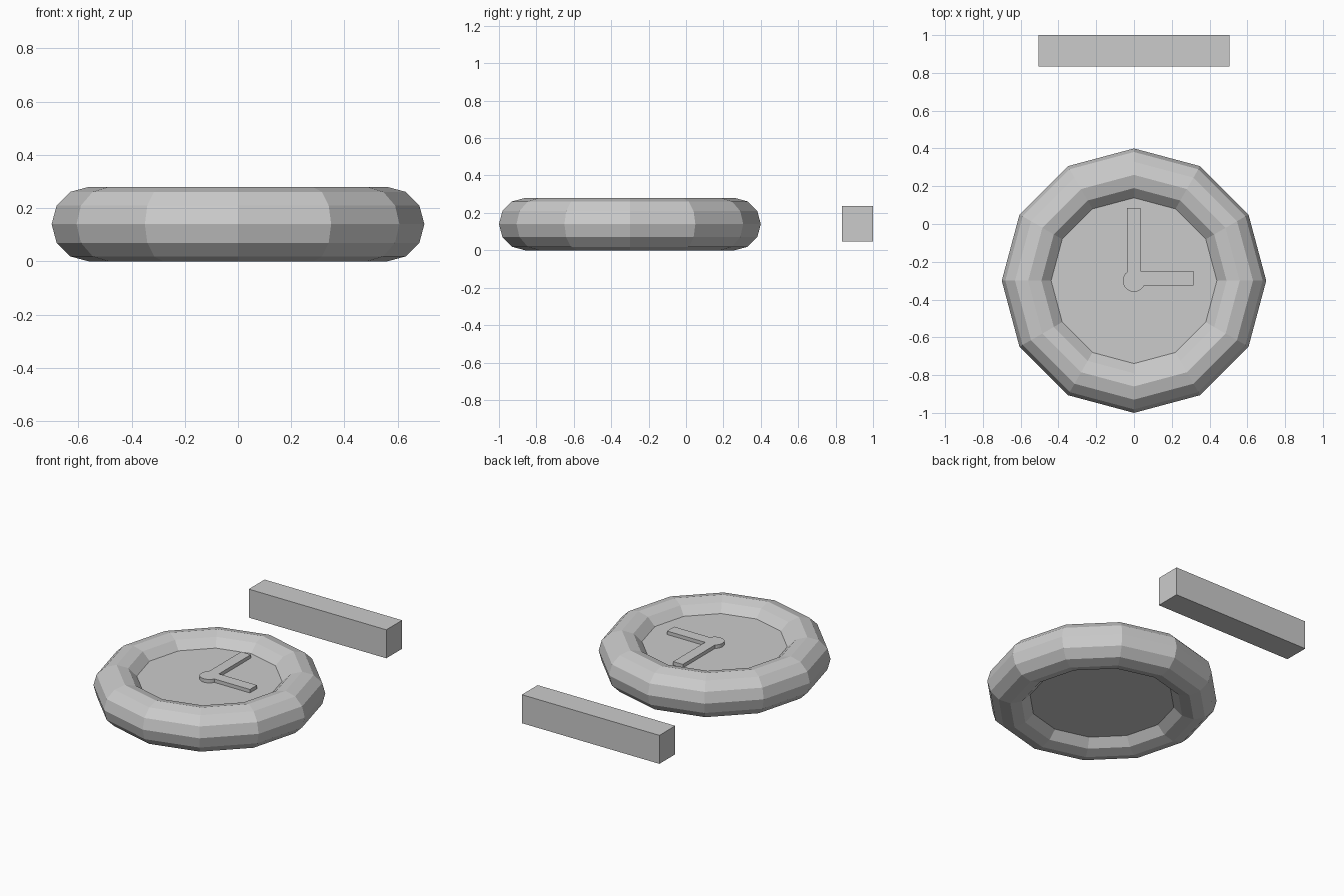
import bpy, bmesh, math

if "Cube" in bpy.data.objects:
    bpy.data.objects.remove(bpy.data.objects["Cube"])

CY = -0.30          # centre of the dial in y
MID = 0.14          # mid height and tube radius of the rim


def finish(bm, name):
    bmesh.ops.recalc_face_normals(bm, faces=bm.faces)
    me = bpy.data.meshes.new(name)
    bm.to_mesh(me)
    bm.free()
    ob = bpy.data.objects.new(name, me)
    bpy.context.collection.objects.link(ob)
    return ob


def prism(name, outline, z0, z1):
    """Extrude a closed 2D outline from z0 up to z1."""
    bm = bmesh.new()
    face = bm.faces.new([bm.verts.new((x, y, z0)) for x, y in outline])
    top = bmesh.ops.extrude_face_region(bm, geom=[face])["geom"]
    verts = [g for g in top if isinstance(g, bmesh.types.BMVert)]
    bmesh.ops.translate(bm, verts=verts, vec=(0, 0, z1 - z0))
    # the extruded source face stays as the bottom cap
    if not face.is_valid or len(bm.faces) < len(outline) + 2:
        bmesh.ops.holes_fill(bm, edges=bm.edges)
    return finish(bm, name)


def arc(radius, a0, a1, n):
    """n + 1 points of an arc around the dial centre, angles in degrees."""
    pts = []
    for i in range(n + 1):
        a = math.radians(a0 + (a1 - a0) * i / n)
        pts.append((radius * math.cos(a), CY + radius * math.sin(a)))
    return pts


# round rim
bpy.ops.mesh.primitive_torus_add(major_segments=12, minor_segments=12,
                                 major_radius=0.56, minor_radius=MID,
                                 location=(0, CY, MID))
bpy.context.object.name = "dial_rim"

# dial plate filling the rim
prism("dial_plate", arc(0.45, 0, 330, 11), 0.07, 0.21)

# hub with the two hands as one raised shape
hands = arc(0.059, 127.5, 335, 16)
hands += [(0.315, CY - 0.025), (0.315, CY + 0.05), (0.035, CY + 0.05),
          (0.035, 0.085), (-0.036, 0.085)]
prism("clock_hands", hands, 0.205, 0.233)

# separate bar behind the dial
prism("bar", [(-0.505, 0.834), (0.505, 0.834), (0.505, 1.0), (-0.505, 1.0)],
      0.048, 0.237)
